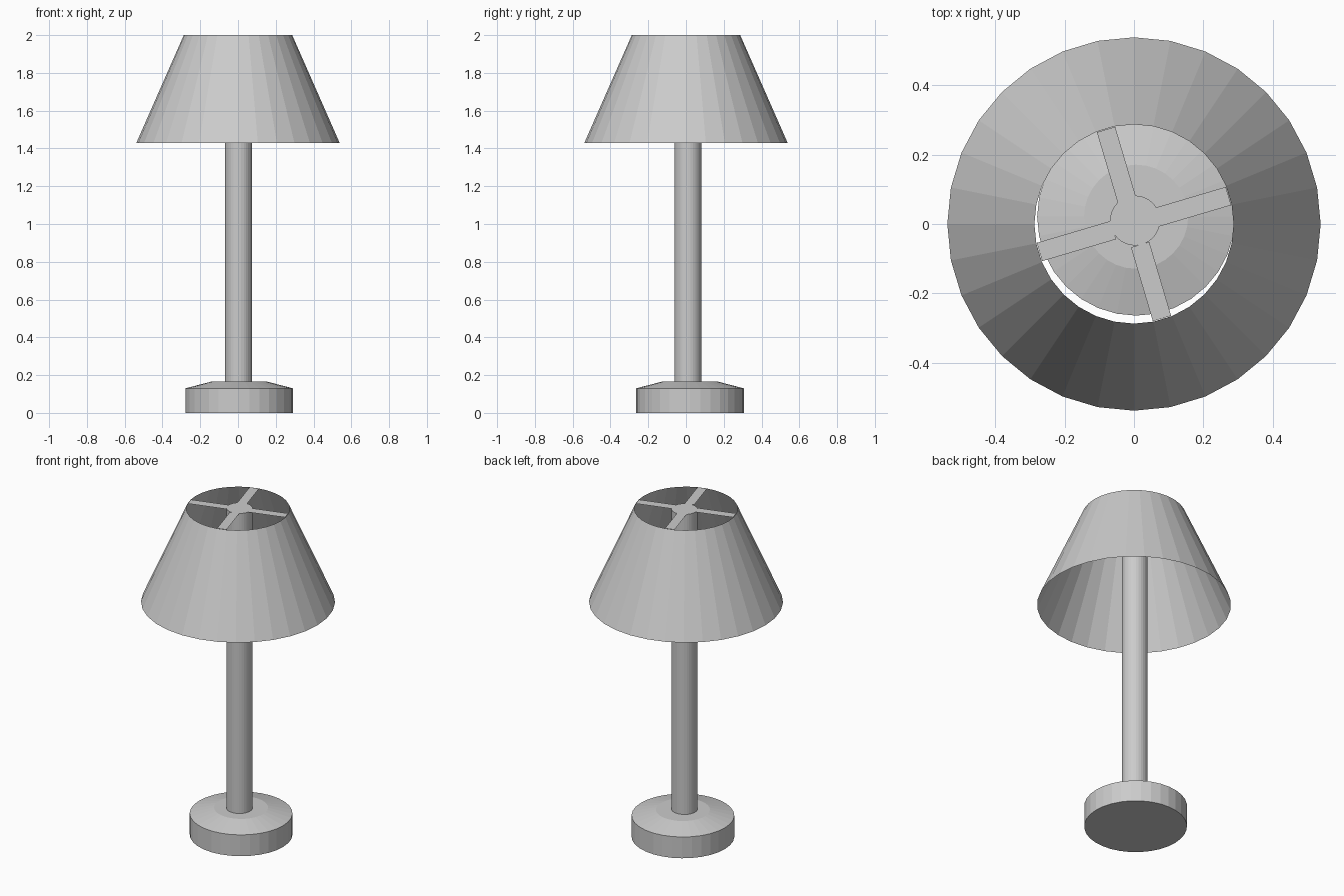
import bpy
import bmesh
from math import cos, sin, pi, radians

cube = bpy.data.objects.get("Cube")
if cube:
    bpy.data.objects.remove(cube, do_unlink=True)

SIDES = 32
TOP = 2.0

grey = bpy.data.materials.new("plain_grey")
grey.use_nodes = True
grey.diffuse_color = (0.6, 0.6, 0.6, 1)
grey.node_tree.nodes["Principled BSDF"].inputs["Base Color"].default_value = (0.6, 0.6, 0.6, 1)


def finish(name, bm, location=(0, 0, 0)):
    mesh = bpy.data.meshes.new(name)
    bm.to_mesh(mesh)
    bm.free()
    mesh.materials.append(grey)
    obj = bpy.data.objects.new(name, mesh)
    obj.location = location
    bpy.context.collection.objects.link(obj)
    return obj


def lathe(name, profile, location=(0, 0, 0), cap_bottom=False, cap_top=False):
    """Turn a (radius, height) profile, listed upwards, into flat facets."""
    bm = bmesh.new()
    angles = [2 * pi * i / SIDES for i in range(SIDES)]
    rings = [[bm.verts.new((r * cos(a), r * sin(a), z)) for a in angles]
             for r, z in profile]
    for low, high in zip(rings, rings[1:]):
        for i in range(SIDES):
            j = (i + 1) % SIDES
            bm.faces.new((low[i], low[j], high[j], high[i]))
    if cap_bottom:
        bm.faces.new(rings[0][::-1])
    if cap_top:
        bm.faces.new(rings[-1])
    return finish(name, bm, location)


# Weighted base with a sloped shoulder, slightly off centre
lathe("base", [(0.285, 0), (0.285, 0.13), (0.15, 0.165)],
      (0.006, 0.021, 0), cap_bottom=True, cap_top=True)

# Column, whose top cap is the hub of the shade frame
lathe("column", [(0.072, 0.16), (0.072, TOP)], (0.003, 0.01, 0), cap_top=True)

# Open shade made of a single thin sheet
lathe("shade", [(0.538, 1.43), (0.287, TOP)])

# Four flat spokes joining the hub to the upper rim
bm = bmesh.new()
half_width = 0.0275
for k in range(4):
    a = radians(16.5 + 90 * k)
    corners = [(0.062, -half_width), (0.284, -half_width),
               (0.284, half_width), (0.062, half_width)]
    bm.faces.new([bm.verts.new((u * cos(a) - v * sin(a), u * sin(a) + v * cos(a), TOP))
                  for u, v in corners])
finish("shade_spokes", bm)
